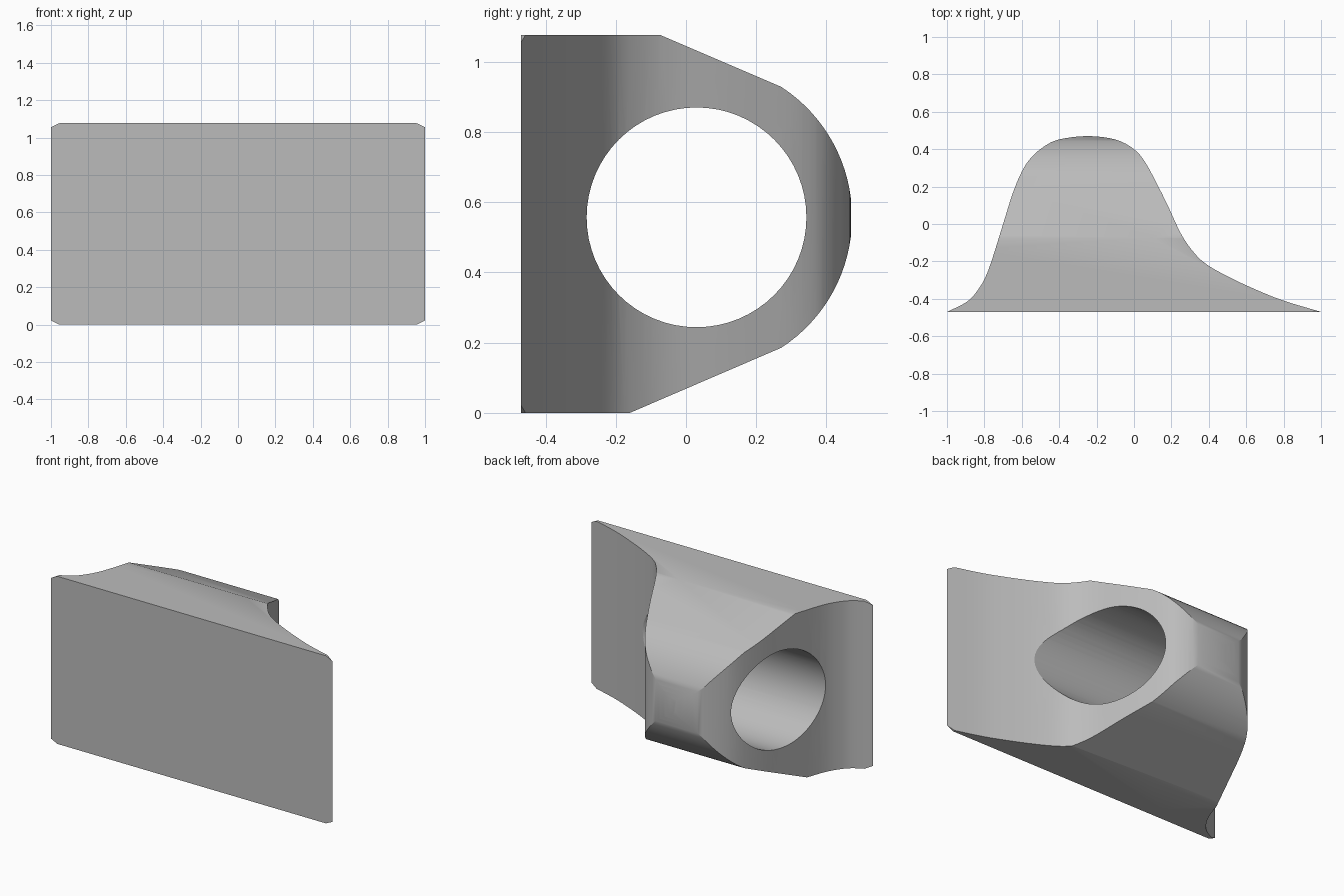
import bpy, bmesh, math
from mathutils import Vector

if "Cube" in bpy.data.objects:
    bpy.data.objects.remove(bpy.data.objects["Cube"])

grey = bpy.data.materials.new("plain grey")
grey.diffuse_color = (0.5, 0.5, 0.5, 1)
grey.use_nodes = True
grey.node_tree.nodes["Principled BSDF"].inputs["Base Color"].default_value = grey.diffuse_color


def smooth_path(pts, n=4):
    """Catmull-Rom interpolation through 2D points."""
    p = [Vector(q) for q in pts]
    p = [p[0] * 2 - p[1]] + p + [p[-1] * 2 - p[-2]]
    out = []
    for i in range(1, len(p) - 2):
        a, b, c, d = p[i - 1:i + 3]
        for k in range(n):
            t = k / n
            out.append(0.5 * (2 * b + (c - a) * t + (2 * a - 5 * b + 4 * c - d) * t * t
                              + (3 * b - a - 3 * c + d) * t ** 3))
    return out + [p[-2]]


def prism(name, profile, place, lo, hi):
    """Extrude a 2D profile; place(u, v, w) maps it into space."""
    bm = bmesh.new()
    rings = [[bm.verts.new(place(u, v, w)) for u, v in profile] for w in (lo, hi)]
    n = len(profile)
    bm.faces.new(rings[0])
    bm.faces.new(rings[1][::-1])
    for i in range(n):
        j = (i + 1) % n
        bm.faces.new((rings[0][i], rings[1][i], rings[1][j], rings[0][j]))
    bmesh.ops.recalc_face_normals(bm, faces=bm.faces)
    me = bpy.data.meshes.new(name)
    bm.to_mesh(me)
    bm.free()
    ob = bpy.data.objects.new(name, me)
    bpy.context.collection.objects.link(ob)
    me.materials.append(grey)
    return ob


def along_x(u, v, w):
    return (w, u, v)


# Bell-shaped plan outline, extruded upward
bell = smooth_path([(-1, -.47), (-.9, -.42), (-.84, -.36), (-.78, -.25), (-.7, 0),
                    (-.65, .16), (-.6, .28), (-.55, .355), (-.48, .415), (-.4, .452),
                    (-.25, .47), (-.1, .452), (0, .4), (.06, .33), (.12, .22), (.18, .1),
                    (.25, -.05), (.31, -.14), (.38, -.21), (.5, -.28), (.65, -.35),
                    (.8, -.41), (1, -.47)])
block = prism("bearing_block", bell, lambda u, v, w: (u, v, w), 0, 1.077)

# Side outline: flat base, sloping shoulders, rounded nose around the bore
cy, cz, r = 0.03, 0.557, 0.443
nose = [(min(0.47, cy + r * math.cos(a)), cz + r * math.sin(a))
        for a in [math.radians(-57 + 114 * i / 32) for i in range(33)]]
side = [(-.6, -.1), (-.47, 0), (-.16, 0)] + nose + [(-.075, 1.077), (-.47, 1.077), (-.6, 1.2)]
side_cut = prism("side_outline_cutter", side, along_x, -1.2, 1.2)

# Front outline with tiny chamfered corners
front = [(-1, .022), (-.955, 0), (.955, 0), (1, .022),
         (1, 1.055), (.955, 1.077), (-.955, 1.077), (-1, 1.055)]
front_cut = prism("front_outline_cutter", front, lambda u, v, w: (u, w, v), -.7, .7)

# Round through bore
bore = [(cy + .313 * math.cos(i * math.tau / 64), cz + .313 * math.sin(i * math.tau / 64))
        for i in range(64)]
bore_cut = prism("bore_cutter", bore, along_x, -1.3, 1.3)

for cutter, op in ((side_cut, 'INTERSECT'), (front_cut, 'INTERSECT'), (bore_cut, 'DIFFERENCE')):
    m = block.modifiers.new(cutter.name, 'BOOLEAN')
    m.object, m.operation, m.solver = cutter, op, 'EXACT'

# Apply the cuts, then remove the helpers
bpy.context.view_layer.objects.active = block
block.select_set(True)
for m in list(block.modifiers):
    bpy.ops.object.modifier_apply(modifier=m.name)
for cutter in (side_cut, front_cut, bore_cut):
    bpy.data.objects.remove(cutter)
bpy.ops.object.shade_smooth_by_angle(angle=math.radians(25))
